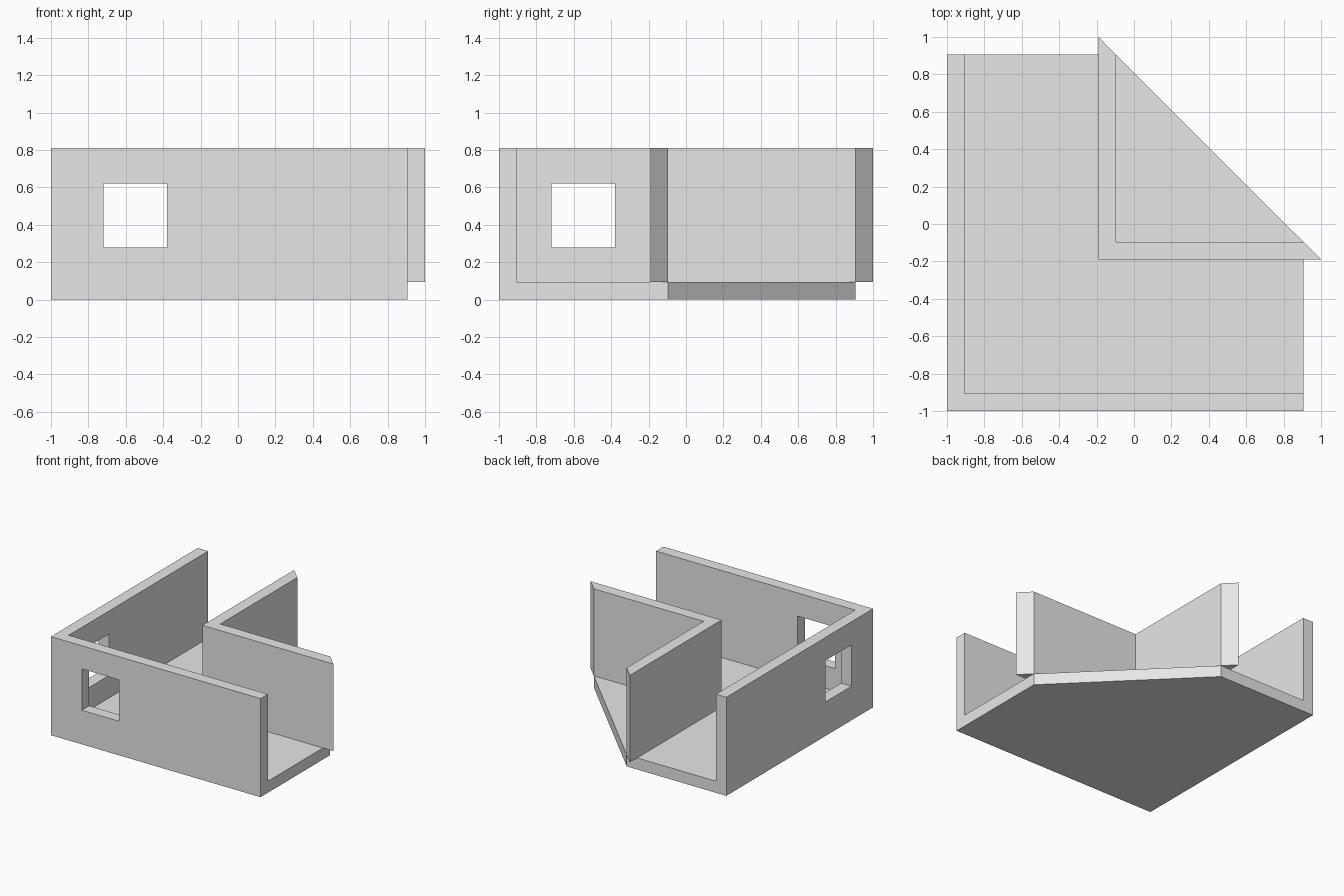
import bpy
import bmesh

cube = bpy.data.objects.get("Cube")
if cube:
    bpy.data.objects.remove(cube, do_unlink=True)

T = 0.095        # wall and floor thickness
H = 0.81         # overall height
END = 1 - T      # open ends of the outer walls
IN = -0.19       # outer corner of the inner walls
CUT = H - END    # where the diagonal meets the floor edge

grey = bpy.data.materials.new("plain_grey")
grey.use_nodes = True
grey.diffuse_color = (0.8, 0.8, 0.8, 1)
grey.node_tree.nodes["Principled BSDF"].inputs["Base Color"].default_value = (0.8, 0.8, 0.8, 1)


def prism(name, outline, z0, z1):
    """Extrude a plan outline from z0 up to z1."""
    bm = bmesh.new()
    face = bm.faces.new([bm.verts.new((x, y, z0)) for x, y in outline])
    top = bmesh.ops.extrude_face_region(bm, geom=[face])["geom"]
    for v in top:
        if isinstance(v, bmesh.types.BMVert):
            v.co.z = z1
    bmesh.ops.recalc_face_normals(bm, faces=bm.faces)
    mesh = bpy.data.meshes.new(name)
    bm.to_mesh(mesh)
    bm.free()
    mesh.materials.append(grey)
    ob = bpy.data.objects.new(name, mesh)
    bpy.context.collection.objects.link(ob)
    return ob


def box(name, x0, x1, y0, y1, z0, z1):
    return prism(name, [(x0, y0), (x1, y0), (x1, y1), (x0, y1)], z0, z1)


# Floor and outer walls: a solid plan with a clipped corner, hollowed out
shell = prism("floor_and_outer_walls",
              [(-1, -1), (END, -1), (END, CUT), (CUT, END), (-1, END)], 0, H)
cutters = [
    box("room_cutter", -END, 2, -END, 2, T, 2),
    box("front_window_cutter", -0.72, -0.38, -1.2, -0.8, 0.28, 0.62),
    box("side_window_cutter", -1.2, -0.8, -0.72, -0.38, 0.28, 0.62),
]
bpy.context.view_layer.objects.active = shell
for cutter in cutters:
    cutter.hide_render = True
    mod = shell.modifiers.new(cutter.name, "BOOLEAN")
    mod.operation = "DIFFERENCE"
    mod.solver = "EXACT"
    mod.object = cutter
    bpy.ops.object.modifier_apply(modifier=mod.name)
    bpy.data.objects.remove(cutter, do_unlink=True)

# Inner corner walls with mitred ends
inner = IN + T
prism("inner_walls",
      [(IN, IN), (1, IN), (END, inner), (inner, inner), (inner, END), (IN, 1)], T, H)
